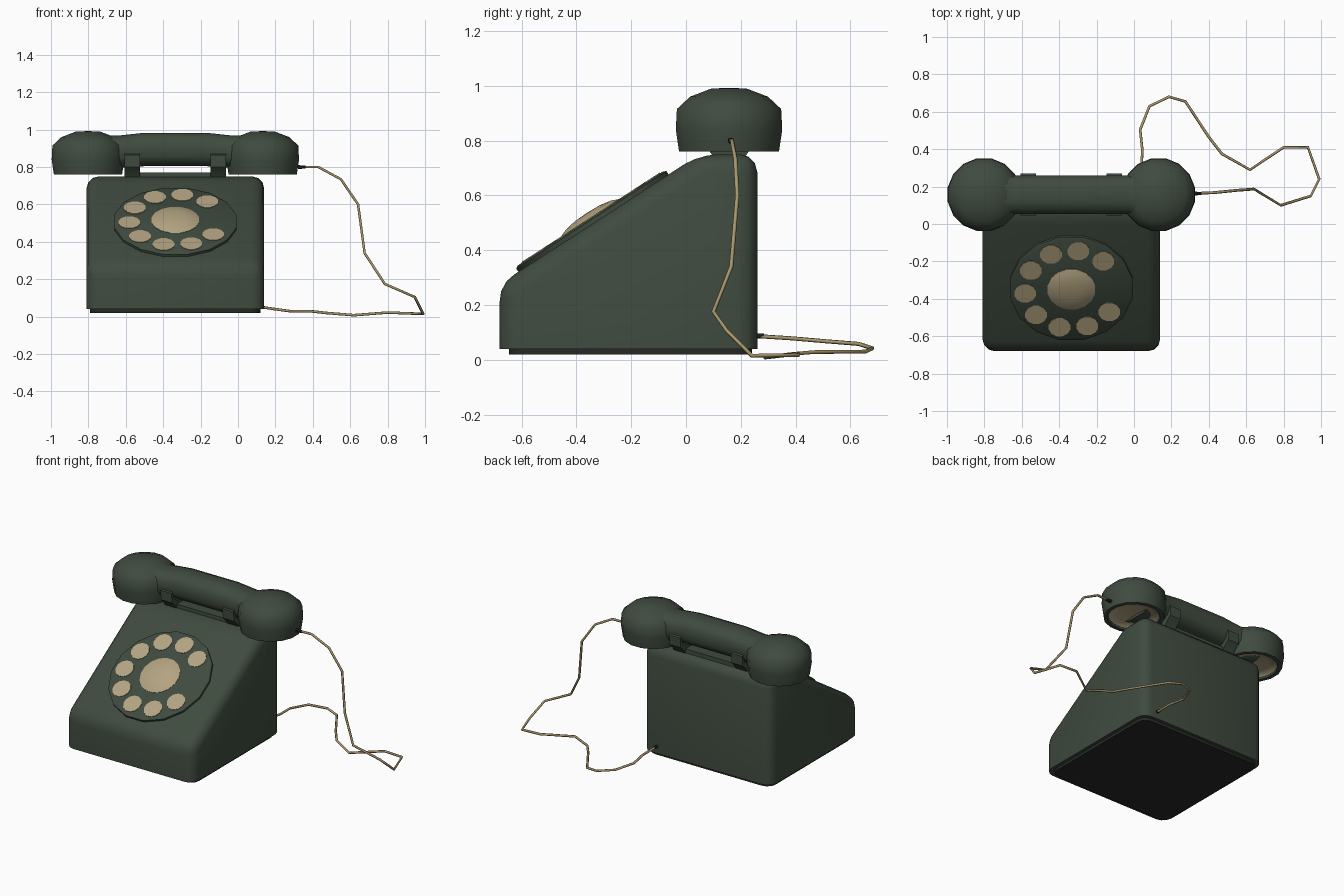
import bpy, bmesh, math
from mathutils import Matrix, Vector

if "Cube" in bpy.data.objects:
    bpy.data.objects.remove(bpy.data.objects["Cube"])

def material(name, r, g, b):
    m = bpy.data.materials.new(name)
    m.diffuse_color = (r, g, b, 1)
    m.use_nodes = True
    m.node_tree.nodes["Principled BSDF"].inputs["Base Color"].default_value = m.diffuse_color
    return m

GREEN = material("dark green", 0.050, 0.070, 0.050)
BEIGE = material("beige", 0.45, 0.37, 0.22)
DARK = material("near black", 0.018, 0.022, 0.018)
CORD = material("cord tan", 0.40, 0.31, 0.15)
CX = -0.335   # centre line of the phone body
HY = 0.157    # handset centre line in y

def finish(bm, name, mats, angle=40):
    bmesh.ops.recalc_face_normals(bm, faces=bm.faces)
    me = bpy.data.meshes.new(name)
    bm.to_mesh(me)
    bm.free()
    for m in mats:
        me.materials.append(m)
    ob = bpy.data.objects.new(name, me)
    bpy.context.collection.objects.link(ob)
    bpy.ops.object.select_all(action='DESELECT')
    ob.select_set(True)
    bpy.context.view_layer.objects.active = ob
    bpy.ops.object.shade_smooth_by_angle(angle=math.radians(angle))
    return ob

def prism(profile, x0, x1):
    """Extrude a (y, z) profile along x."""
    bm = bmesh.new()
    f = bm.faces.new([bm.verts.new((x0, y, z)) for y, z in profile])
    r = bmesh.ops.extrude_face_region(bm, geom=[f])
    vs = [v for v in r['geom'] if isinstance(v, bmesh.types.BMVert)]
    bmesh.ops.translate(bm, verts=vs, vec=(x1 - x0, 0, 0))
    bmesh.ops.recalc_face_normals(bm, faces=bm.faces)
    return bm

def bridge(bm, rings, mat=lambda i: 0):
    for i, (a, b) in enumerate(zip(rings, rings[1:])):
        n = max(len(a), len(b))
        for k in range(n):
            q = [a[k % len(a)], a[(k + 1) % len(a)], b[(k + 1) % len(b)], b[k % len(b)]]
            f = bm.faces.new(list(dict.fromkeys(q)))
            f.material_index = mat(i)

def lathe(name, profile, n, mats, matrix, mat=lambda i: 0, angle=40):
    """Spin an (r, z) profile about z; r = 0 makes a pole."""
    bm = bmesh.new()
    rings = []
    for r, z in profile:
        cnt = n if r > 0 else 1
        rings.append([bm.verts.new((r * math.cos(2 * math.pi * (k + .5) / n),
                                    r * math.sin(2 * math.pi * (k + .5) / n), z))
                      for k in range(cnt)])
    bridge(bm, rings, mat)
    bm.transform(matrix)
    return finish(bm, name, mats, angle)

# Body: wedge profile with rounded edges, flat open rim at the bottom
bm = prism([(-.68, .04), (-.68, .277), (.05, .75), (.26, .75), (.26, .04)], -.81, .14)
edges = [e for e in bm.edges if not all(v.co.z < .05 for v in e.verts)]
bmesh.ops.bevel(bm, geom=edges, offset=.065, segments=3, profile=.5, affect='EDGES')
finish(bm, "body", [GREEN], 50)

# Base plate
bm = prism([(-.645, .02), (-.645, .045), (.24, .045), (.24, .02)], -.79, .12)
edges = [e for e in bm.edges if abs(e.verts[0].co.z - e.verts[1].co.z) > .01]
bmesh.ops.bevel(bm, geom=edges, offset=.06, segments=3, profile=.5, affect='EDGES')
finish(bm, "base_plate", [DARK])

# Dial on the sloping face
DIAL = Matrix.Translation((CX, -.338, .499)) @ Matrix.Rotation(math.atan(.648), 4, 'X')
lathe("dial", [(0, -.01), (.333, -.01), (.333, .014), (.322, .02), (0, .02)], 16, [GREEN], DIAL, angle=30)
lathe("dial_centre", [(.13, .015), (.13, .022), (.10, .034), (.055, .042), (0, .044)],
      16, [BEIGE], DIAL)
for i in range(9):
    a = math.radians(46.5 + 34.8 * i)
    spot = DIAL @ Matrix.Translation((.248 * math.cos(a), .248 * math.sin(a), 0))
    lathe("finger_spot", [(.06, .018), (.06, .023), (0, .023)], 12, [BEIGE], spot)

# Cradle: rest plate and two saddle-shaped prongs
bm = prism([(.10, .74), (.10, .772), (.215, .772), (.215, .74)], -.53, -.14)
finish(bm, "cradle_plate", [GREEN])
SADDLE = [(.10, .74), (.08, .77), (.048, .80), (.045, .865), (.06, .872), (.07, .82), (.11, .795),
          (.205, .795), (.245, .82), (.255, .872), (.27, .865), (.267, .80), (.235, .77), (.215, .74)]
for x in (CX - .23, CX + .23):
    finish(prism(SADDLE, x - .041, x + .041), "cradle_prong", [GREEN])

# Handset cups with recessed beige discs
CUP = [(0, .79), (.10, .782), (.155, .772), (.162, .76), (.186, .76), (.198, .84),
       (.194, .915), (.145, .96), (.065, .99), (0, .992)]
for name, s in (("ear_cup", -1), ("mouth_cup", 1)):
    lathe(name, CUP, 16, [GREEN, BEIGE], Matrix.Translation((CX + s * .467, HY, 0)),
          lambda i: 1 if i < 2 else 0, 50)

# Handset handle: lofted oval flaring into the cups (x offset, half width, bottom, top)
half = [(.17, .105, .802, .985), (.31, .105, .792, .970), (.345, .115, .785, .970),
        (.40, .165, .772, .980), (.45, .185, .768, .975)]
sections = [(-x, w, b, t) for x, w, b, t in reversed(half)] + half
bm = bmesh.new()
rings = []
for x, w, b, t in sections:
    ring = []
    for k in range(12):
        c, s = math.cos(math.pi * (k + .5) / 6), math.sin(math.pi * (k + .5) / 6)
        c, s = (math.copysign(abs(v) ** .75, v) for v in (c, s))
        ring.append(bm.verts.new((CX + x, HY + w * c, (b + t) / 2 + (t - b) / 2 * s)))
    rings.append(ring)
bridge(bm, rings)
bm.faces.new(rings[0])
bm.faces.new(rings[-1])
finish(bm, "handle", [GREEN], 50)

# Cord from the handset to the back of the body
PATH = [(.32, .163, .80), (.43, .168, .80), (.55, .18, .735), (.642, .187, .60), (.677, .165, .34),
        (.785, .10, .175), (.945, .15, .105), (.99, .24, .015), (.93, .41, .017), (.80, .41, .022),
        (.62, .29, .008), (.47, .375, .02), (.40, .465, .028), (.275, .655, .03), (.187, .68, .042),
        (.083, .63, .058), (.033, .505, .068), (.045, .39, .078), (.035, .25, .087)]
cu = bpy.data.curves.new("cord", 'CURVE')
cu.dimensions = '3D'
cu.bevel_depth = .0075
cu.bevel_resolution = 1
cu.use_fill_caps = True
sp = cu.splines.new('POLY')
sp.points.add(len(PATH) - 1)
for p, co in zip(sp.points, PATH):
    p.co = (*co, 1)
cu.materials.append(CORD)
bpy.context.collection.objects.link(bpy.data.objects.new("cord", cu))

# Cord plugs
PLUG = [(0, 0), (.011, 0), (.009, .04), (0, .04)]
lathe("handset_plug", PLUG, 8, [DARK],
      Matrix.Translation((.32, .163, .80)) @ Matrix.Rotation(math.pi / 2, 4, 'Y'))
lathe("body_plug", PLUG, 8, [DARK],
      Matrix.Translation((.035, .245, .087)) @ Matrix.Rotation(-math.pi / 2, 4, 'X'))
